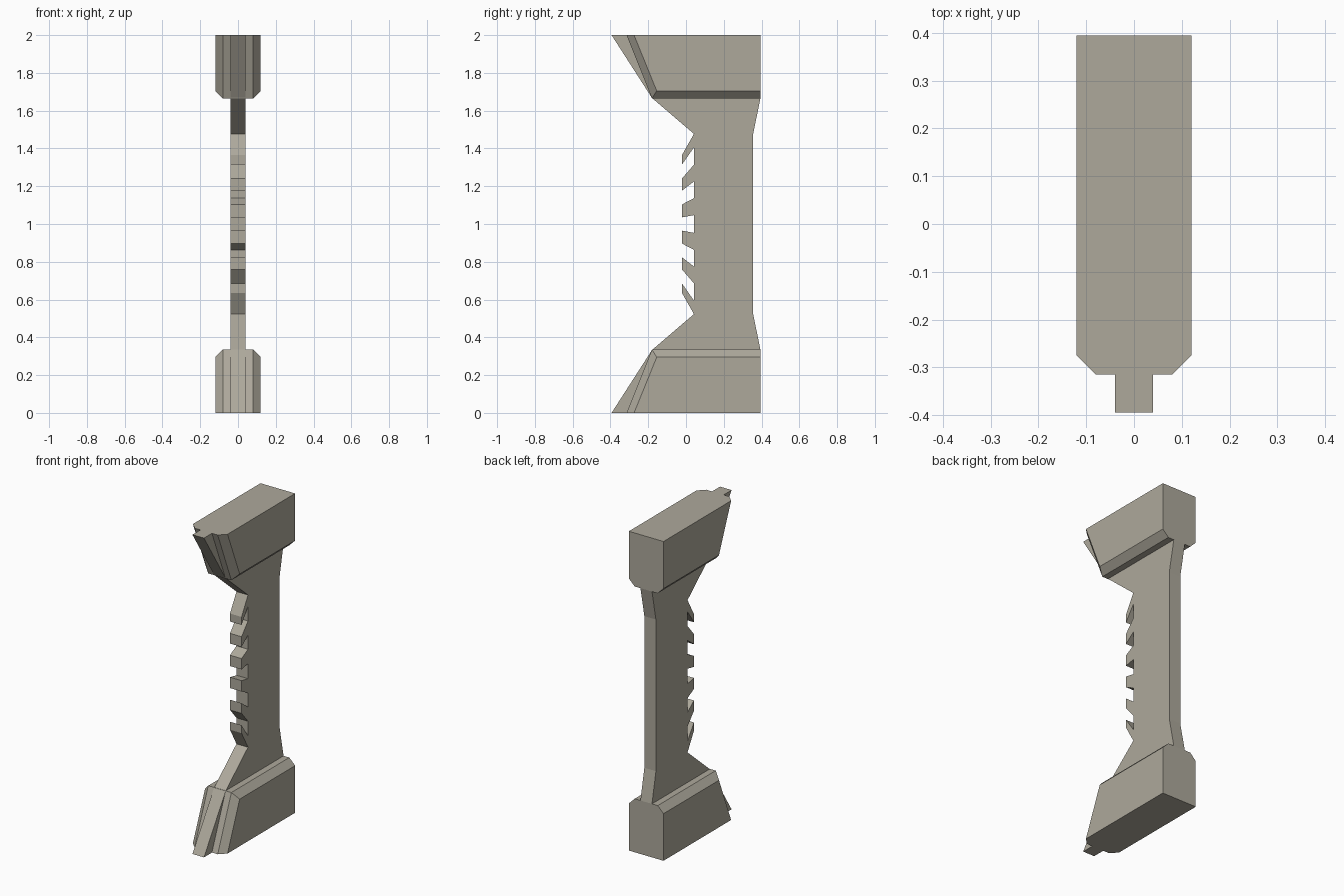
import bpy, bmesh

if "Cube" in bpy.data.objects:
    bpy.data.objects.remove(bpy.data.objects["Cube"])

stone = bpy.data.materials.new("warm grey stone")
stone.diffuse_color = (0.42, 0.395, 0.33, 1)
stone.use_nodes = True
stone.node_tree.nodes["Principled BSDF"].inputs["Base Color"].default_value = stone.diffuse_color


def finish(bm, name):
    bmesh.ops.recalc_face_normals(bm, faces=bm.faces)
    mesh = bpy.data.meshes.new(name)
    bm.to_mesh(mesh)
    bm.free()
    mesh.materials.append(stone)
    obj = bpy.data.objects.new(name, mesh)
    bpy.context.collection.objects.link(obj)
    return obj


# Thin web: lower half of the (y, z) outline, mirrored about z = 1
BACK = 0.394
lower_back = [(-0.16, 0.32), (BACK, 0.335), (0.355, 0.525)]
lower_front = [(-0.315, 0), (-0.394, 0), (-0.18, 0.333), (0.042, 0.523)]
# each tooth: root bottom, tip bottom, tip top, root top
teeth = [(0.523, 0.636, 0.686, 0.595),
         (0.686, 0.760, 0.824, 0.775),
         (0.863, 0.897, 0.965, 0.953)]
for i, (a, b, c, d) in enumerate(teeth):
    if i:
        lower_front.append((0.042, a))
    lower_front += [(-0.022, b), (-0.022, c), (0.042, d)]


def flip(pts):
    return [(y, 2 - z) for y, z in reversed(pts)]


outline = lower_front + flip(lower_front) + flip(lower_back)[::1][::-1][:1]
outline += [(BACK, 1.665), (0.355, 1.475)] + lower_back[::-1]

bm = bmesh.new()
face = bm.faces.new([bm.verts.new((-0.04, y, z)) for y, z in outline])
ext = bmesh.ops.extrude_face_region(bm, geom=[face])
moved = [v for v in ext["geom"] if isinstance(v, bmesh.types.BMVert)]
bmesh.ops.translate(bm, verts=moved, vec=(0.08, 0, 0))
bmesh.ops.triangulate(bm, faces=[f for f in bm.faces if len(f.verts) > 4])
# keep the two large sides flat and unbroken
bmesh.ops.recalc_face_normals(bm, faces=bm.faces)
bmesh.ops.dissolve_limit(bm, angle_limit=0.01, verts=bm.verts, edges=bm.edges)
finish(bm, "notched_web")


# Chamfered end block with a sloping front
def end_block(name, top):
    # right half rows: base edge and upper edge, as (x, y, z)
    pts = [(0.08, -0.315, 0), (0.12, -0.275, 0), (0.12, BACK, 0),
           (0.08, -0.18, 0.335), (0.12, -0.155, 0.295),
           (0.12, BACK, 0.295), (0.08, BACK, 0.335)]
    bm = bmesh.new()
    R, L = [[bm.verts.new((s * x, y, 2 - z if top else z)) for x, y, z in pts]
            for s in (1, -1)]
    for v in (R, L):
        bm.faces.new((v[0], v[1], v[4], v[3]))      # front corner chamfer
        bm.faces.new((v[1], v[2], v[5], v[4]))      # side
        bm.faces.new((v[3], v[4], v[5], v[6]))      # long chamfer
    bm.faces.new((R[0], R[3], L[3], L[0]))          # sloping front
    bm.faces.new((R[3], R[6], L[6], L[3]))          # inner face
    bm.faces.new((R[2], R[5], R[6], L[6], L[5], L[2]))          # back
    bm.faces.new((R[0], R[1], R[2], L[2], L[1], L[0]))          # outer end
    finish(bm, name)


end_block("base_block", False)
end_block("top_block", True)
